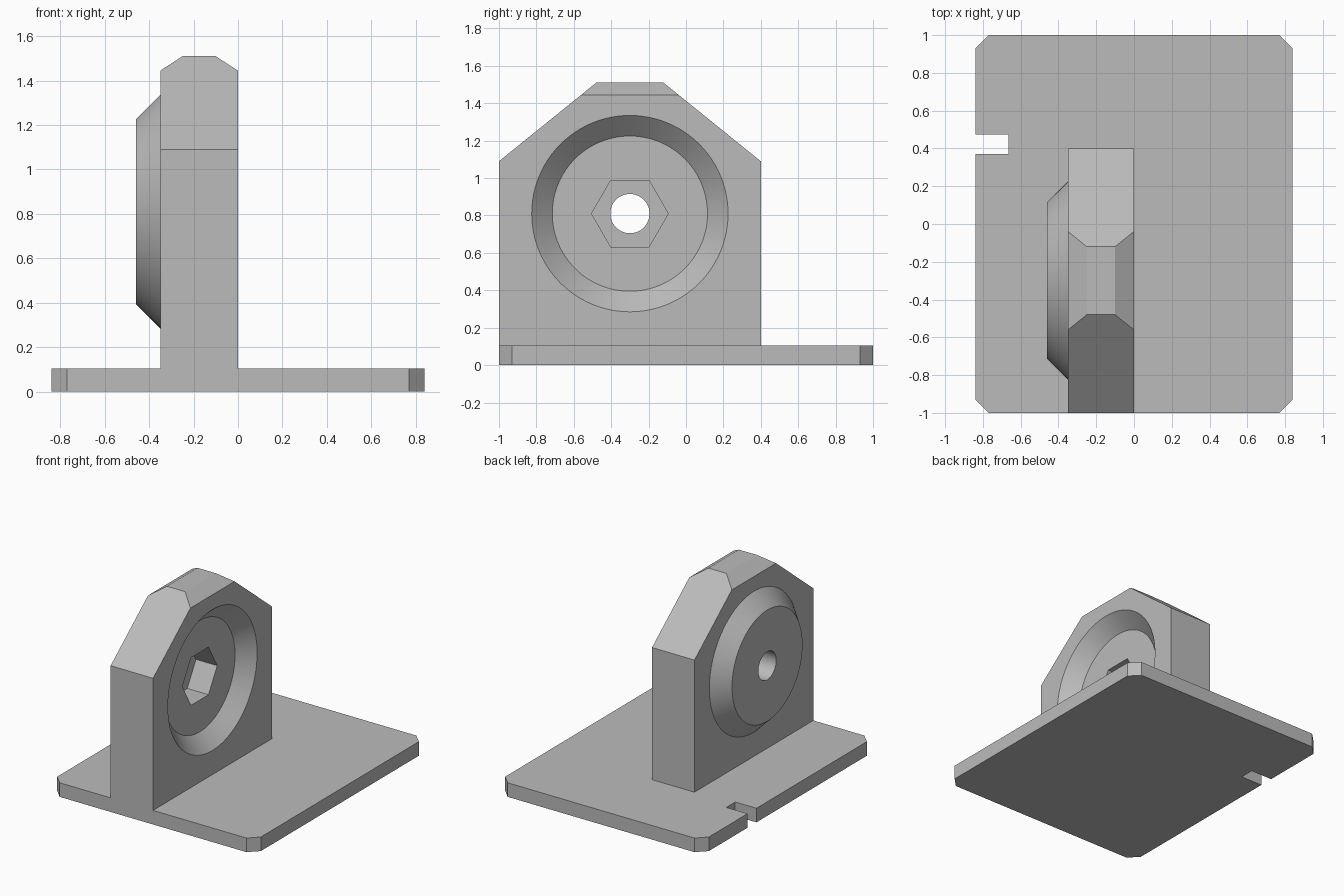
import bpy, bmesh, math
from mathutils import Vector

cube = bpy.data.objects.get("Cube")
if cube:
    bpy.data.objects.remove(cube, do_unlink=True)

grey = bpy.data.materials.new("plain grey")
grey.use_nodes = True
colour = (0.5, 0.5, 0.5, 1)
grey.diffuse_color = colour
grey.node_tree.nodes["Principled BSDF"].inputs["Base Color"].default_value = colour

AXLE_Y, AXLE_Z = -0.3, 0.81


def finish(name, bm):
    bmesh.ops.recalc_face_normals(bm, faces=bm.faces)
    mesh = bpy.data.meshes.new(name)
    bm.to_mesh(mesh)
    bm.free()
    mesh.materials.append(grey)
    obj = bpy.data.objects.new(name, mesh)
    bpy.context.collection.objects.link(obj)
    return obj


def prism(name, points, depth):
    """Extrude a flat outline along a vector."""
    bm = bmesh.new()
    face = bm.faces.new([bm.verts.new(p) for p in points])
    out = bmesh.ops.extrude_face_region(bm, geom=[face])
    moved = [v for v in out["geom"] if isinstance(v, bmesh.types.BMVert)]
    bmesh.ops.translate(bm, verts=moved, vec=Vector(depth))
    return finish(name, bm)


def turned(name, profile, sides):
    """Stack (x, radius) rings along the axle and cap both ends."""
    bm = bmesh.new()
    rings = []
    for x, r in profile:
        angles = [2 * math.pi * i / sides for i in range(sides)]
        rings.append([bm.verts.new((x, AXLE_Y + r * math.cos(a), AXLE_Z + r * math.sin(a)))
                      for a in angles])
    for a, b in zip(rings, rings[1:]):
        for i in range(sides):
            j = (i + 1) % sides
            bm.faces.new((a[i], a[j], b[j], b[i]))
    bm.faces.new(rings[0])
    bm.faces.new(rings[-1])
    return finish(name, bm)


def combine(target, other, operation):
    mod = target.modifiers.new("shape", "BOOLEAN")
    mod.operation, mod.object, mod.solver = operation, other, "EXACT"
    bpy.context.view_layer.objects.active = target
    bpy.ops.object.modifier_apply(modifier=mod.name)
    bpy.data.objects.remove(other, do_unlink=True)


# Base plate with clipped corners and an edge notch
W, L, C, T = 0.84, 1.0, 0.07, 0.105
outline = [(W - C, -L), (W, C - L), (W, L - C), (W - C, L),
           (C - W, L), (-W, L - C),
           (-W, 0.475), (-0.665, 0.475), (-0.665, 0.37), (-W, 0.37),
           (-W, C - L), (C - W, -L)]
bracket = prism("bracket_body", [(x, y, 0) for x, y in outline], (0, 0, T))

# Upright: side outline trimmed by a chamfered front outline
side = [(-1, 0.05), (0.4, 0.05), (0.4, 1.09), (-0.12, 1.51), (-0.48, 1.51), (-1, 1.09)]
upright = prism("upright", [(-0.35, y, z) for y, z in side], (0.35, 0, 0))
front = [(-0.5, 0), (0.15, 0), (0.15, 1.3475), (-0.105, 1.513), (-0.245, 1.513), (-0.5, 1.3475)]
trim = prism("trim", [(x, -1.2, z) for x, z in front], (0, 2, 0))
combine(upright, trim, "INTERSECT")
combine(bracket, upright, "UNION")

# Conical boss on the right face, matching dish on the left face
combine(bracket, turned("boss", [(-0.46, 0.415), (-0.35, 0.525), (-0.3, 0.525)], 96), "UNION")
combine(bracket, turned("dish", [(-0.105, 0.415), (0, 0.525), (0.1, 0.525)], 96), "DIFFERENCE")

# Hexagonal nut pocket and bolt hole
combine(bracket, turned("nut_pocket", [(-0.28, 0.205), (-0.05, 0.205)], 6), "DIFFERENCE")
combine(bracket, turned("bolt_hole", [(-0.6, 0.105), (0.1, 0.105)], 48), "DIFFERENCE")

bpy.ops.object.select_all(action="DESELECT")
bracket.select_set(True)
bpy.context.view_layer.objects.active = bracket
bpy.ops.object.shade_smooth_by_angle(angle=math.radians(25))
